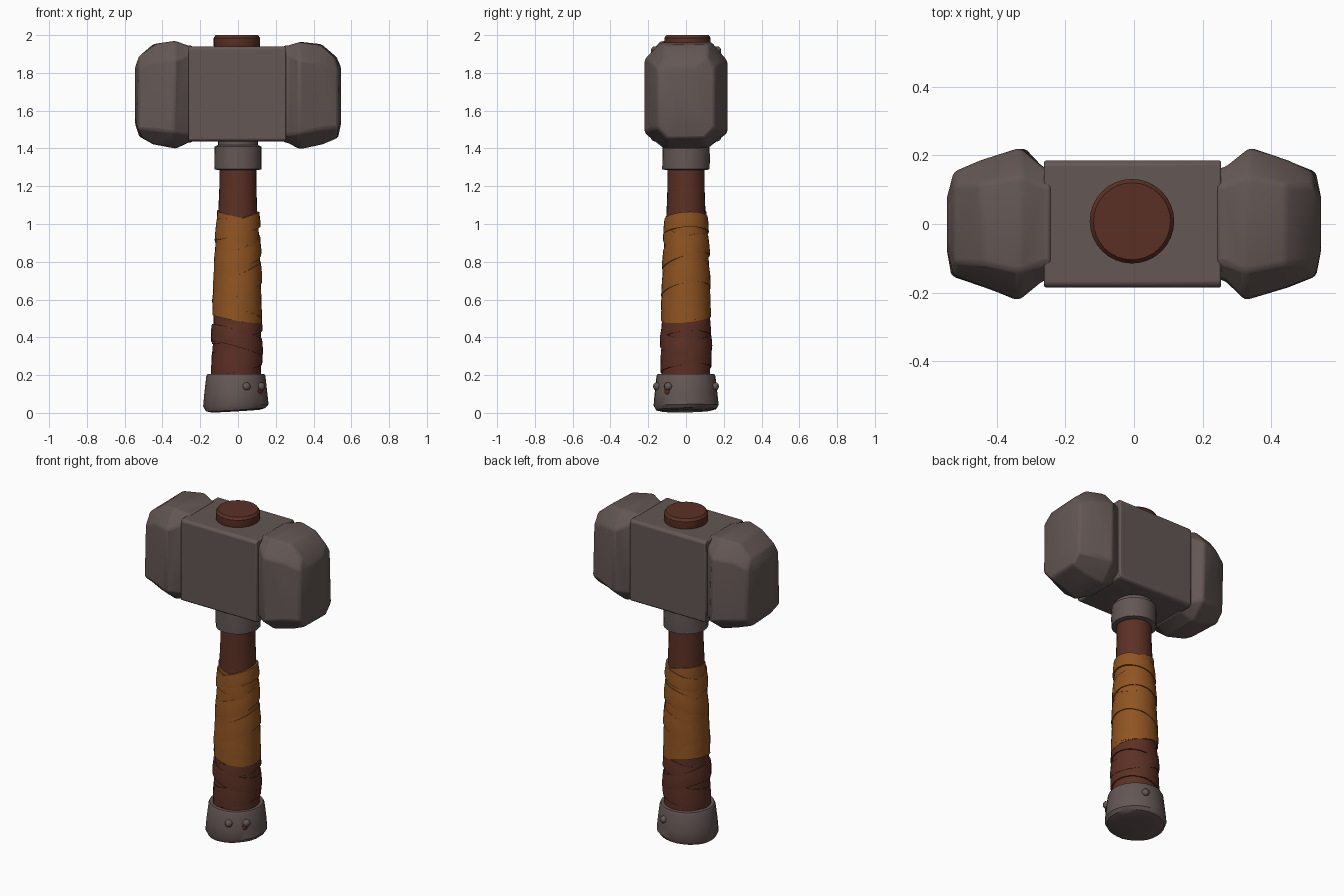
import bpy, bmesh, math, random

if "Cube" in bpy.data.objects:
    bpy.data.objects.remove(bpy.data.objects["Cube"])

random.seed(4)


def material(name, rgb):
    m = bpy.data.materials.new(name)
    m.diffuse_color = (*rgb, 1)
    m.use_nodes = True
    m.node_tree.nodes["Principled BSDF"].inputs["Base Color"].default_value = m.diffuse_color
    return m


STONE = material("grey stone", (0.125, 0.095, 0.088))
WOOD = material("dark brown wood", (0.105, 0.030, 0.018))
LEATHER = material("tan leather", (0.275, 0.088, 0.016))


def loft(name, rings, mat, angle=35, bevel=0):
    """Skin a list of equal-length point rings and close both ends."""
    bm = bmesh.new()
    loops = [[bm.verts.new(p) for p in ring] for ring in rings]
    n = len(loops[0])
    for a, b in zip(loops, loops[1:]):
        for i in range(n):
            j = (i + 1) % n
            bm.faces.new((a[i], a[j], b[j], b[i]))
    bm.faces.new(loops[0][::-1])
    bm.faces.new(loops[-1])
    bmesh.ops.recalc_face_normals(bm, faces=bm.faces)
    me = bpy.data.meshes.new(name)
    bm.to_mesh(me)
    bm.free()
    me.materials.append(mat)
    ob = bpy.data.objects.new(name, me)
    bpy.context.collection.objects.link(ob)
    if bevel:
        mod = ob.modifiers.new("worn edges", "BEVEL")
        mod.width = bevel
        mod.segments = 2
        mod.limit_method = "ANGLE"
        mod.angle_limit = math.radians(22)
    bpy.ops.object.select_all(action="DESELECT")
    ob.select_set(True)
    bpy.context.view_layer.objects.active = ob
    bpy.ops.object.shade_smooth_by_angle(angle=math.radians(angle))
    return ob


def circle(r, z, cx=0, cy=0, tilt=0, phase=0, jitter=0, n=28):
    """Ring round the shaft, optionally slanted and ragged."""
    out = []
    for i in range(n):
        a = math.tau * i / n
        q = r + random.uniform(-jitter, jitter)
        out.append((cx + q * math.cos(a), cy + q * math.sin(a),
                    z + tilt * math.cos(a - phase)))
    return out


def octagon(x, y, z0, z1, cy, cz):
    """Chamfered rectangle across the hammer head, wider cut underneath."""
    by, bz = cy * 1.25, cz * 0.85
    return [(x, -y, z0 + bz), (x, -y + by, z0), (x, y - by, z0), (x, y, z0 + bz),
            (x, y, z1 - cz), (x, y - cy, z1), (x, -y + cy, z1), (x, -y, z1 - cz)]


# Hammer head: centre block
loft("head_block", [octagon(x, 0.185, 1.437, 1.94, 0.012, 0.012)
                    for x in (-0.262, 0.254)], STONE, bevel=0.006)

# Hammer head: two faceted striking ends
END = [(0.24, 0.16, 1.432, 1.945, 0.05, 0.05),
       (0.265, 0.165, 1.43, 1.945, 0.05, 0.05),
       (0.33, 0.222, 1.40, 1.967, 0.085, 0.10),
       (0.44, 0.185, 1.425, 1.95, 0.07, 0.09),
       (0.52, 0.152, 1.455, 1.885, 0.04, 0.06),
       (0.545, 0.075, 1.53, 1.83, 0.03, 0.04)]
for side, name in ((1, "right_striking_end"), (-1, "left_striking_end")):
    rings = []
    for k, (x, *rest) in enumerate(END):
        ring = octagon(side * x, *rest)
        if 1 < k < 5:
            ring = [(px + random.uniform(-0.012, 0.012), py,
                     pz + random.uniform(-0.006, 0.006)) for px, py, pz in ring]
        rings.append(ring)
    loft(name, rings, STONE, angle=38, bevel=0.012)

# Shaft, leaning very slightly towards the foot
def shaft_r(z):
    return 0.098 + 0.030 * max(0, min(1, (1.2 - z) / 0.8))


def shaft_x(z):
    return -0.006 * max(0, (1.3 - z))


loft("shaft", [circle(shaft_r(z), z, shaft_x(z))
               for z in (0.15, 0.4, 0.6, 0.8, 1.0, 1.2, 1.46)], WOOD)

# Shaft end showing through the top of the head
loft("shaft_top", [circle(r, z, -0.006, 0.008, n=32) for r, z in
                   ((0.115, 1.92), (0.123, 1.945), (0.123, 1.985), (0.112, 2.0))], WOOD)

# Stone collar below the head
loft("collar", [circle(r, z, jitter=j) for r, z, j in
                ((0.105, 1.285, 0), (0.125, 1.29, 0.002), (0.126, 1.34, 0.002),
                 (0.124, 1.41, 0), (0.105, 1.418, 0), (0.105, 1.45, 0))], STONE)


def band(name, z, h, tilt, phase, lift, mat):
    """One slanted turn of wrapping, flared a little at its lower edge."""
    rings = []
    for t, out in ((0, -0.012), (0, lift + 0.003), (0.3, lift + 0.004),
                   (0.7, lift + 0.002), (1, lift), (1, -0.012)):
        zz = z + h * t
        rings.append(circle(shaft_r(zz) + out, zz, shaft_x(zz), 0,
                            tilt, phase, 0.0012 if out > 0 else 0))
    loft(name, rings, mat)


# Tan leather grip: a sleeve with crossing turns over it
band("grip_sleeve", 0.50, 0.55, 0.025, 2.6, 0.005, LEATHER)
TURNS = [(0.53, 0.13, 0.035, 3.7, 0.006), (0.64, 0.11, 0.055, 0.4, 0.009),
         (0.71, 0.10, 0.060, 3.5, 0.005), (0.80, 0.10, 0.050, 0.8, 0.010),
         (0.87, 0.10, 0.060, 3.9, 0.007), (0.95, 0.08, 0.035, 0.2, 0.010)]
for i, (z, h, tilt, phase, lift) in enumerate(TURNS):
    band(f"grip_turn_{i + 1}", z, h, tilt, phase, lift, LEATHER)

# Dark wrapping below the grip
for i, (z, h, tilt, phase, lift) in enumerate(
        [(0.23, 0.12, 0.03, 0.5, 0.004), (0.34, 0.09, 0.04, 3.4, 0.006),
         (0.40, 0.09, 0.035, 0.3, 0.003)]):
    band(f"lower_turn_{i + 1}", z, h, tilt, phase, lift, WOOD)

# Pommel with a worn, uneven base
loft("pommel", [circle(r, z, -0.011, 0, t, 0.3, j) for r, z, t, j in
                ((0.130, 0.010, 0.008, 0), (0.160, 0.018, 0.010, 0.002),
                 (0.172, 0.04, 0.006, 0.002), (0.167, 0.10, 0, 0.001),
                 (0.156, 0.195, 0, 0.001), (0.150, 0.206, 0, 0),
                 (0.12, 0.206, 0, 0))], STONE)


def stud(name, angle, z, r, depth, mat):
    """Domed disc standing out from the pommel wall."""
    c, s = math.cos(angle), math.sin(angle)
    rings = []
    for d, q in ((-0.012, r), (depth * 0.5, r), (depth, r * 0.55)):
        w = 0.163 + d
        rings.append([(-0.011 + w * c - s * q * math.cos(a), w * s + c * q * math.cos(a),
                       z + q * math.sin(a))
                      for a in (math.tau * k / 10 for k in range(10))])
    loft(name, rings, mat, angle=60)


# Rivets and a small worn patch
for i, deg in enumerate((-70, -35, 70)):
    stud(f"rivet_{i + 1}", math.radians(deg), 0.14, 0.021, 0.018, STONE)
stud("worn_patch", math.radians(-38), 0.115, 0.018, 0.007, WOOD)
